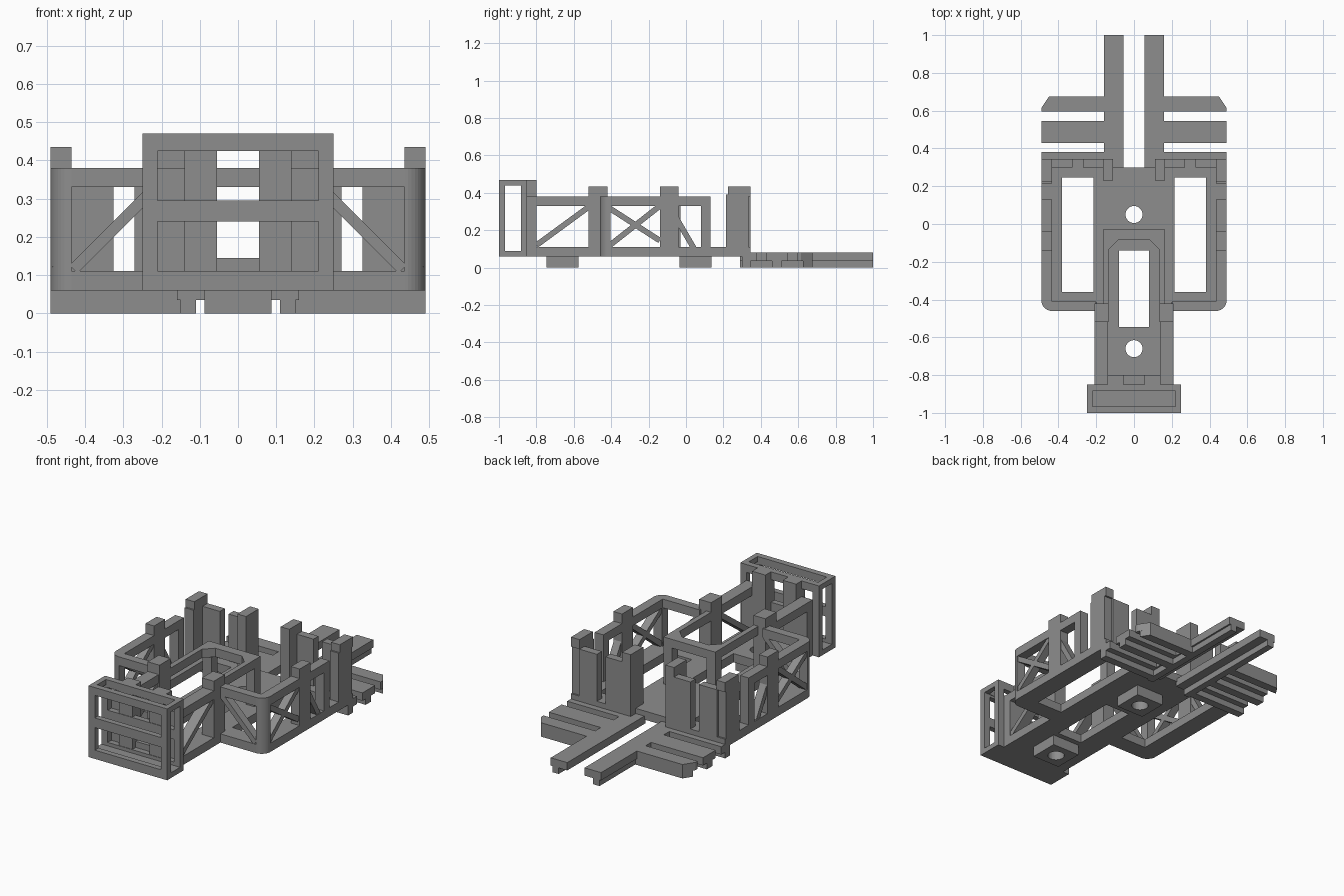
import bpy, bmesh, math
from mathutils import Vector

if "Cube" in bpy.data.objects:
    bpy.data.objects.remove(bpy.data.objects["Cube"])

grey = bpy.data.materials.new("grey")
grey.diffuse_color = (0.27, 0.27, 0.27, 1)
grey.use_nodes = True
grey.node_tree.nodes["Principled BSDF"].inputs["Base Color"].default_value = grey.diffuse_color


def finish(name, bm, mirror):
    bmesh.ops.recalc_face_normals(bm, faces=bm.faces)
    me = bpy.data.meshes.new(name)
    bm.to_mesh(me)
    bm.free()
    me.materials.append(grey)
    ob = bpy.data.objects.new(name, me)
    bpy.context.collection.objects.link(ob)
    if mirror:
        m = ob.modifiers.new("mirror", 'MIRROR')
        m.use_mirror_merge = False
    return ob


def add_prism(bm, pts, z0, z1):
    low = [bm.verts.new((x, y, z0)) for x, y in pts]
    high = [bm.verts.new((x, y, z1)) for x, y in pts]
    bm.faces.new(low)
    bm.faces.new(high)
    n = len(pts)
    for i in range(n):
        j = (i + 1) % n
        bm.faces.new((low[i], low[j], high[j], high[i]))


def prism(name, pts, z0, z1, mirror=True):
    bm = bmesh.new()
    add_prism(bm, pts, z0, z1)
    return finish(name, bm, mirror)


def boxes(name, dims, mirror=True):
    """Boxes given as x0, x1, y0, y1, z0, z1."""
    bm = bmesh.new()
    for x0, x1, y0, y1, z0, z1 in dims:
        add_prism(bm, [(x0, y0), (x1, y0), (x1, y1), (x0, y1)], z0, z1)
    return finish(name, bm, mirror)


def brace(name, a, b, axis, width=0.03, depth=0.045):
    """Straight bar from a to b lying in the plane across the given axis."""
    a, b, axis = Vector(a), Vector(b), Vector(axis)
    side = (b - a).cross(axis).normalized() * width / 2
    d = axis * depth / 2
    bm = bmesh.new()
    ends = [[bm.verts.new(p + s + t) for s, t in
             ((side, d), (side, -d), (-side, -d), (-side, d))] for p in (a, b)]
    for e in ends:
        bm.faces.new(e)
    for i in range(4):
        j = (i + 1) % 4
        bm.faces.new((ends[0][i], ends[0][j], ends[1][j], ends[1][i]))
    return finish(name, bm, True)


def circle(cx, cy, r, n=32):
    return [(cx + r * math.cos(2 * math.pi * i / n),
             cy + r * math.sin(2 * math.pi * i / n)) for i in range(n)]


def cut(target, cutter):
    m = target.modifiers.new("cut", 'BOOLEAN')
    m.operation = 'DIFFERENCE'
    m.solver = 'EXACT'
    m.object = cutter
    cutter.hide_render = True
    cutter.hide_viewport = True


# rounded front corner of the wide section
arc = [(0.435 + 0.055 * math.sin(math.radians(t)),
        -0.405 - 0.055 * math.cos(math.radians(t))) for t in range(0, 91, 10)]

# floor plate with side openings, centre slot and bolt holes
half = [(0.21, -0.86), (0.21, -0.46)] + arc + [(0.49, 0.38), (0.16, 0.38), (0.16, 0.30), (0.055, 0.30)]
floor = prism("floor", half + [(-x, y) for x, y in reversed(half)], 0.06, 0.11, False)
cut(floor, boxes("opening_cutter", [(0.215, 0.38, -0.36, 0.245, 0, 0.2)]))
cut(floor, boxes("slot_cutter", [(-0.08, 0.08, -0.545, -0.14, 0, 0.2)], False))
cut(floor, boxes("rear_step_cutter", [(-0.6, 0.6, 0.345, 0.5, 0.08, 0.2)], False))

# bolt pads under the floor
for label, y in (("front", -0.66), ("rear", 0.05)):
    hole = prism(label + "_hole_cutter", circle(0, y, 0.045), -0.1, 0.3, False)
    pad = boxes(label + "_pad", [(-0.088, 0.088, y - 0.085, y + 0.085, 0, 0.06)], False)
    cut(pad, hole)
    cut(floor, hole)

# front cage
cage = boxes("front_cage", [(-0.25, 0.25, -1, -0.85, 0.06, 0.47)], False)
cut(cage, boxes("cage_front_cutter", [(-0.21, 0.21, -1.1, -0.7, z0, z1)
                                      for z0, z1 in ((0.11, 0.24), (0.295, 0.425))], False))
cut(cage, boxes("cage_side_cutter", [(-0.4, 0.4, -0.967, -0.883, 0.09, 0.44)], False))
cut(cage, boxes("cage_top_cutter", [(-0.22, 0.22, -0.965, -0.885, 0.09, 0.6)], False))
boxes("cage_post", [(0.055, 0.14, -0.88, -0.80, 0.06, 0.47)])
boxes("cage_sill", [(-0.055, 0.055, -0.85, -0.80, 0.06, 0.145)], False)

# narrow truss behind the cage
boxes("truss_frame", [(0.14, 0.21, -0.85, -0.80, 0.06, 0.38),
                      (0.14, 0.21, -0.80, -0.52, 0.33, 0.38),
                      (0.135, 0.21, -0.52, -0.42, 0.06, 0.435)])
brace("truss_brace", (0.175, -0.80, 0.12), (0.175, -0.52, 0.325), (1, 0, 0), 0.03, 0.06)

# wide side frame
rail = [(0.20, -0.46)] + arc + [(0.49, 0.13), (0.435, 0.13), (0.435, -0.41), (0.20, -0.41)]
prism("side_top_rail", rail, 0.33, 0.38)
prism("corner_post", arc + [(0.435, -0.405)], 0.11, 0.33)
boxes("side_post", [(0.435, 0.49, -0.14, -0.04, 0.11, 0.435),
                    (0.435, 0.49, 0.08, 0.13, 0.11, 0.38)])
for a, b in (((-0.42, 0.11), (-0.14, 0.33)), ((-0.42, 0.325), (-0.14, 0.145))):
    brace("side_cross_brace", (0.4625, a[0], a[1]), (0.4625, b[0], b[1]), (1, 0, 0))
brace("side_rear_brace", (0.4625, -0.09, 0.33), (0.4625, 0.05, 0.09), (1, 0, 0))
brace("corner_brace", (0.21, -0.435, 0.335), (0.43, -0.435, 0.115), (0, 1, 0))

# inner hoop with chamfered corners
boxes("hoop_rail", [(0.135, 0.165, -0.43, -0.03, 0.33, 0.38)])
boxes("hoop_beam", [(-0.165, 0.165, -0.085, -0.03, 0.33, 0.38)], False)
boxes("hoop_post", [(0.11, 0.165, -0.085, -0.03, 0.11, 0.33)])
prism("hoop_gusset", [(0.085, -0.085), (0.135, -0.085), (0.135, -0.135)], 0.33, 0.38)

# rear wall panels and posts
boxes("rear_panel", [(0.11, 0.27, 0.30, 0.345, 0.06, 0.38),
                     (0.325, 0.44, 0.30, 0.345, 0.06, 0.38)])
boxes("rear_post", [(0.435, 0.49, 0.215, 0.335, 0.06, 0.39),
                    (0.435, 0.49, 0.225, 0.345, 0.38, 0.435),
                    (0.11, 0.165, 0.23, 0.345, 0.06, 0.435)])

# rear tongue rails and stepped cross bars
boxes("tongue_rail", [(0.055, 0.16, 0.29, 1.0, 0.035, 0.08),
                      (0.11, 0.15, 0.29, 1.0, 0, 0.035)])
boxes("cross_bar", [(0.15, 0.49, 0.30, 0.38, 0.035, 0.08),
                    (0.15, 0.49, 0.30, 0.345, 0, 0.035),
                    (0.15, 0.49, 0.43, 0.545, 0.035, 0.08),
                    (0.15, 0.49, 0.46, 0.51, 0, 0.035)])
prism("end_cross_bar", [(0.15, 0.595), (0.49, 0.595), (0.49, 0.615),
                        (0.45, 0.675), (0.15, 0.675)], 0.035, 0.08)
prism("end_cross_bar_foot", [(0.15, 0.625), (0.483, 0.625), (0.45, 0.675), (0.15, 0.675)], 0, 0.035)
